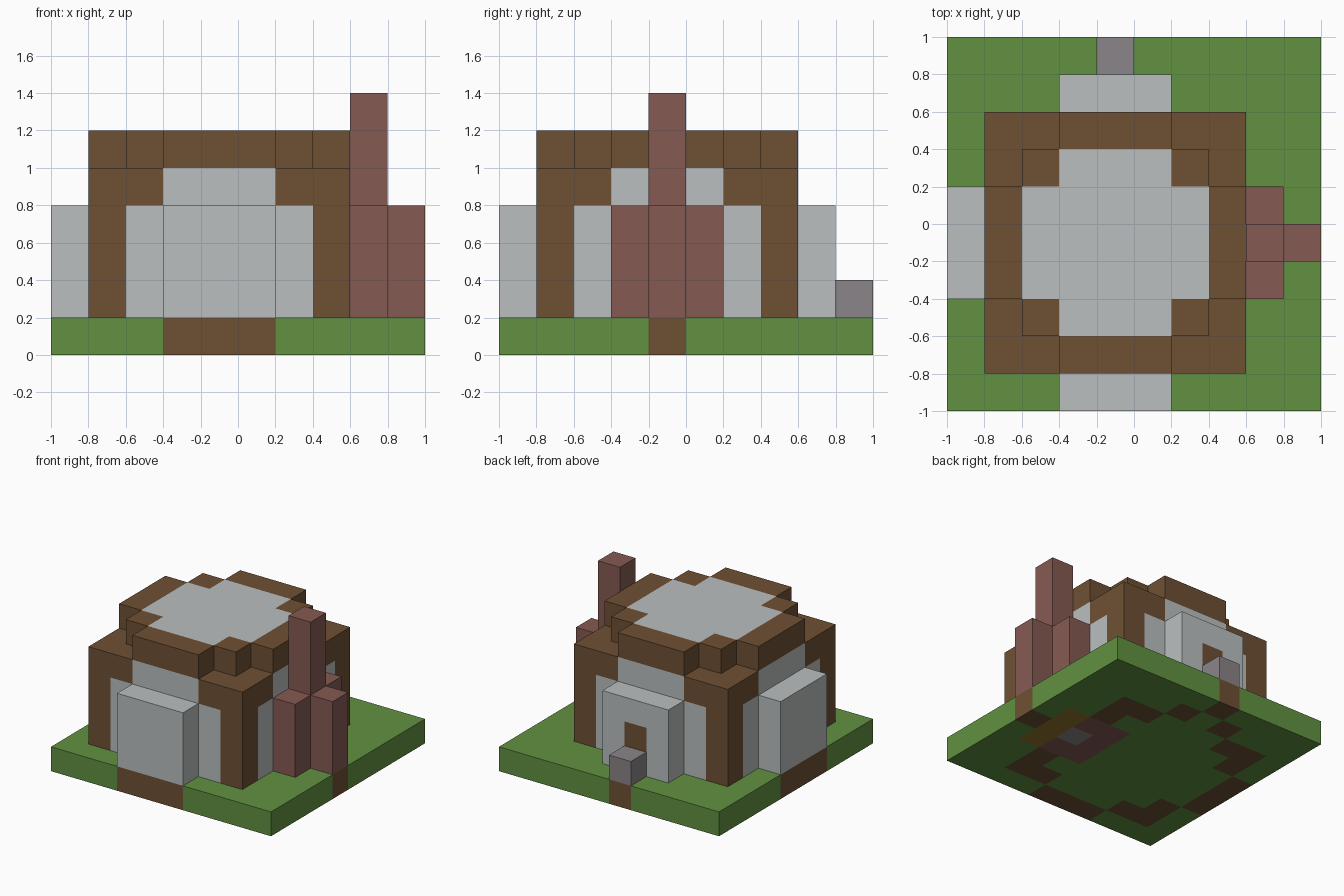
import bpy
import bmesh
from mathutils import Vector

if "Cube" in bpy.data.objects:
    bpy.data.objects.remove(bpy.data.objects["Cube"], do_unlink=True)

U = 0.2          # block size
MID = 4          # block index of the house centre
COLOURS = {
    "grass_green": (97, 145, 65),
    "wood_brown": (110, 80, 52),
    "wall_grey": (186, 191, 191),
    "brick_red": (134, 90, 82),
    "stone_grey": (138, 133, 136),
    "straw_yellow": (148, 118, 42),
}
NAMES = list(COLOURS)


def linear(c):
    c /= 255
    return c / 12.92 if c < 0.04 else ((c + 0.055) / 1.055) ** 2.4


def make_material(name):
    mat = bpy.data.materials.new(name)
    mat.use_nodes = True
    col = [linear(c) for c in COLOURS[name]] + [1]
    mat.diffuse_color = col
    bsdf = next(n for n in mat.node_tree.nodes if n.type == 'BSDF_PRINCIPLED')
    bsdf.inputs["Base Color"].default_value = col
    return mat


MATS = {n: make_material(n) for n in NAMES}


def build(name, cells):
    """Make one mesh from blocks {(i, j, k): colour}, outer faces only."""
    bm = bmesh.new()
    used = sorted(set(cells.values()), key=NAMES.index)
    verts = {}

    def vert(p):
        key = tuple(round(c) for c in p)
        if key not in verts:
            verts[key] = bm.verts.new((key[0] * U - 1, key[1] * U - 1, key[2] * U))
        return verts[key]

    for cell, colour in cells.items():
        for axis in range(3):
            for side in (0, 1):
                step = [0, 0, 0]
                step[axis] = 2 * side - 1
                if tuple(c + s for c, s in zip(cell, step)) in cells:
                    continue
                u, v, o = Vector(), Vector(), Vector(cell)
                u[(axis + 1) % 3] = 1
                v[(axis + 2) % 3] = 1
                o[axis] += side
                loop = [o, o + u, o + u + v, o + v]
                if not side:
                    loop.reverse()
                face = bm.faces.new([vert(p) for p in loop])
                face.material_index = used.index(colour)
    mesh = bpy.data.meshes.new(name)
    bm.to_mesh(mesh)
    bm.free()
    for n in used:
        mesh.materials.append(MATS[n])
    obj = bpy.data.objects.new(name, mesh)
    bpy.context.collection.objects.link(obj)
    return obj


def block(xs, ys, zs, colour):
    return {(i, j, k): colour for i in xs for j in ys for k in zs}


def offsets(i, j):
    return abs(i - MID), abs(j - MID)


HOUSE = range(1, 8)
BAY = range(3, 6)
LOW = range(1, 4)

# Ground slab: earth below the walls, brick hearth below the chimney side
ground = block(range(10), range(10), [0], "grass_green")
for i in HOUSE:
    for j in HOUSE:
        if sum(offsets(i, j)) >= 5:
            ground[i, j, 0] = "wood_brown"
ground.update(block(BAY, [0], [0], "wood_brown"))
ground.update(block([0], BAY, [0], "wood_brown"))
ground.update(block([3, 5], [8], [0], "wood_brown"))
ground.update(block([4], [9], [0], "wood_brown"))
ground.update(block([9], [4], [0], "wood_brown"))
ground.update(block([8], BAY, [0], "straw_yellow"))
ground.update(block([6, 7], BAY, [0], "brick_red"))
ground[7, 4, 0] = "stone_grey"
build("ground", ground)

# Walls: corner pieces below, a closed ring above
walls = {}
for i in HOUSE:
    for j in HOUSE:
        a, b = offsets(i, j)
        for k in range(1, 5):
            if a + b >= 5 or (k == 4 and max(a, b) == 3):
                brown = a + b == 6 or (k == 4 and a + b >= 5)
                walls[i, j, k] = "wood_brown" if brown else "wall_grey"
build("walls", walls)

# Roof: rounded slab with a wooden rim
roof = {}
for i in HOUSE:
    for j in HOUSE:
        a, b = offsets(i, j)
        if a + b < 5:
            rim = max(a, b) == 3 or a + b == 4
            roof[i, j, 5] = "wood_brown" if rim else "wall_grey"
build("roof", roof)

# Bays on three sides, the back one with a door
build("front_bay", block(BAY, [0], LOW, "wall_grey"))
build("side_bay", block([0], BAY, LOW, "wall_grey"))
back_bay = block(BAY, [8], LOW, "wall_grey")
back_bay.update(block([4], [8], [1, 2], "wood_brown"))
build("back_bay_with_door", back_bay)

# Chimney and door stone
chimney = block([8], BAY, LOW, "brick_red")
chimney.update(block([9], [4], LOW, "brick_red"))
chimney.update(block([8], [4], range(4, 7), "brick_red"))
build("chimney", chimney)
build("door_stone", block([4], [9], [1], "stone_grey"))
